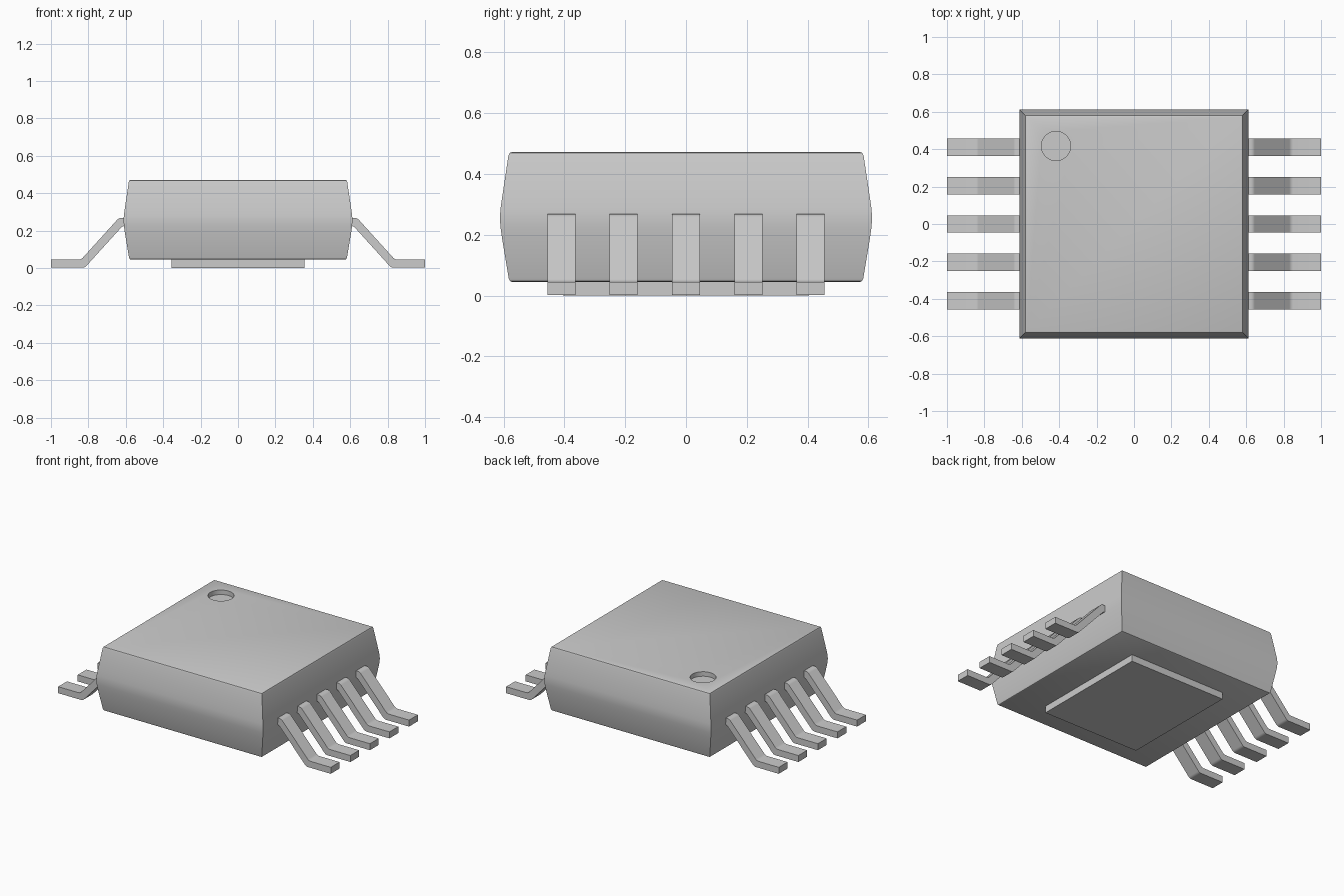
import bpy, bmesh, math

cube = bpy.data.objects.get("Cube")
if cube:
    bpy.data.objects.remove(cube, do_unlink=True)

# One plain grey for every part
GREY = (0.6, 0.6, 0.6, 1)
grey = bpy.data.materials.new("plain_grey")
grey.use_nodes = True
grey.diffuse_color = GREY
grey.node_tree.nodes["Principled BSDF"].inputs["Base Color"].default_value = GREY


def finish(name, bm, smooth=True):
    bmesh.ops.recalc_face_normals(bm, faces=bm.faces)
    mesh = bpy.data.meshes.new(name)
    bm.to_mesh(mesh)
    bm.free()
    mesh.materials.append(grey)
    ob = bpy.data.objects.new(name, mesh)
    bpy.context.collection.objects.link(ob)
    if smooth:
        activate(ob)
        bpy.ops.object.shade_smooth_by_angle(angle=math.radians(30))
    return ob


def activate(ob):
    bpy.ops.object.select_all(action='DESELECT')
    ob.select_set(True)
    bpy.context.view_layer.objects.active = ob


# Body: stacked square rings (half width, height) with a softly bulged waist
RINGS = [(.573, .045), (.579, .048), (.583, .057), (.605, .19), (.610, .225),
         (.612, .255), (.610, .285), (.605, .32), (.584, .46), (.580, .469), (.573, .472)]
bm = bmesh.new()
loops = [[bm.verts.new((sx * h, sy * h, z)) for sx, sy in ((-1, -1), (1, -1), (1, 1), (-1, 1))]
         for h, z in RINGS]
for low, high in zip(loops, loops[1:]):
    for i in range(4):
        j = (i + 1) % 4
        bm.faces.new((low[i], low[j], high[j], high[i]))
bm.faces.new(loops[0])
bm.faces.new(loops[-1])
body = finish("package_body", bm, smooth=False)

# Round marker dimple sunk into the top
bpy.ops.mesh.primitive_cylinder_add(vertices=48, radius=.078, depth=.2, location=(-.417, .417, .542))
cutter = bpy.context.object
cutter.name = "dimple_cutter"
cutter.data.materials.append(grey)
cutter.hide_render = True
cut = body.modifiers.new("dimple", 'BOOLEAN')
cut.operation = 'DIFFERENCE'
cut.solver = 'EXACT'
cut.object = cutter
activate(body)
bpy.ops.object.modifier_apply(modifier=cut.name)
bpy.data.objects.remove(cutter, do_unlink=True)
activate(body)
bpy.ops.object.shade_smooth_by_angle(angle=math.radians(30))

# Thermal pad under the body
bm = bmesh.new()
bmesh.ops.create_cube(bm, size=1)
for v in bm.verts:
    v.co.x *= .71
    v.co.y *= .81
    v.co.z = 0 if v.co.z < 0 else .05
finish("thermal_pad", bm, smooth=False)

# Gull-wing leads: side profile extruded across y, bends rounded
PROFILE = [(.59, .268), (.637, .268), (.839, .045), (1, .045),
           (1, .002), (.819, .002), (.617, .225), (.59, .225)]
BENDS = (1, 2, 5, 6)
LEAD_WIDTH, PITCH = .092, .205


def make_lead(name, side, y):
    bm = bmesh.new()
    a, b = [[bm.verts.new((side * x, y + s * LEAD_WIDTH / 2, z)) for x, z in PROFILE] for s in (-1, 1)]
    n = len(PROFILE)
    for i in range(n):
        j = (i + 1) % n
        bm.faces.new((a[i], a[j], b[j], b[i]))
    bm.faces.new(a)
    bm.faces.new(b)
    bends = [bm.edges.get((a[i], b[i])) for i in BENDS]
    bmesh.ops.bevel(bm, geom=bends, offset=.012, segments=3, profile=.5, affect='EDGES')
    finish(name, bm)


for side, label in ((1, "left"), (-1, "right")):
    for k in range(5):
        make_lead(f"{label}_lead_{k + 1}", side, (k - 2) * PITCH)
